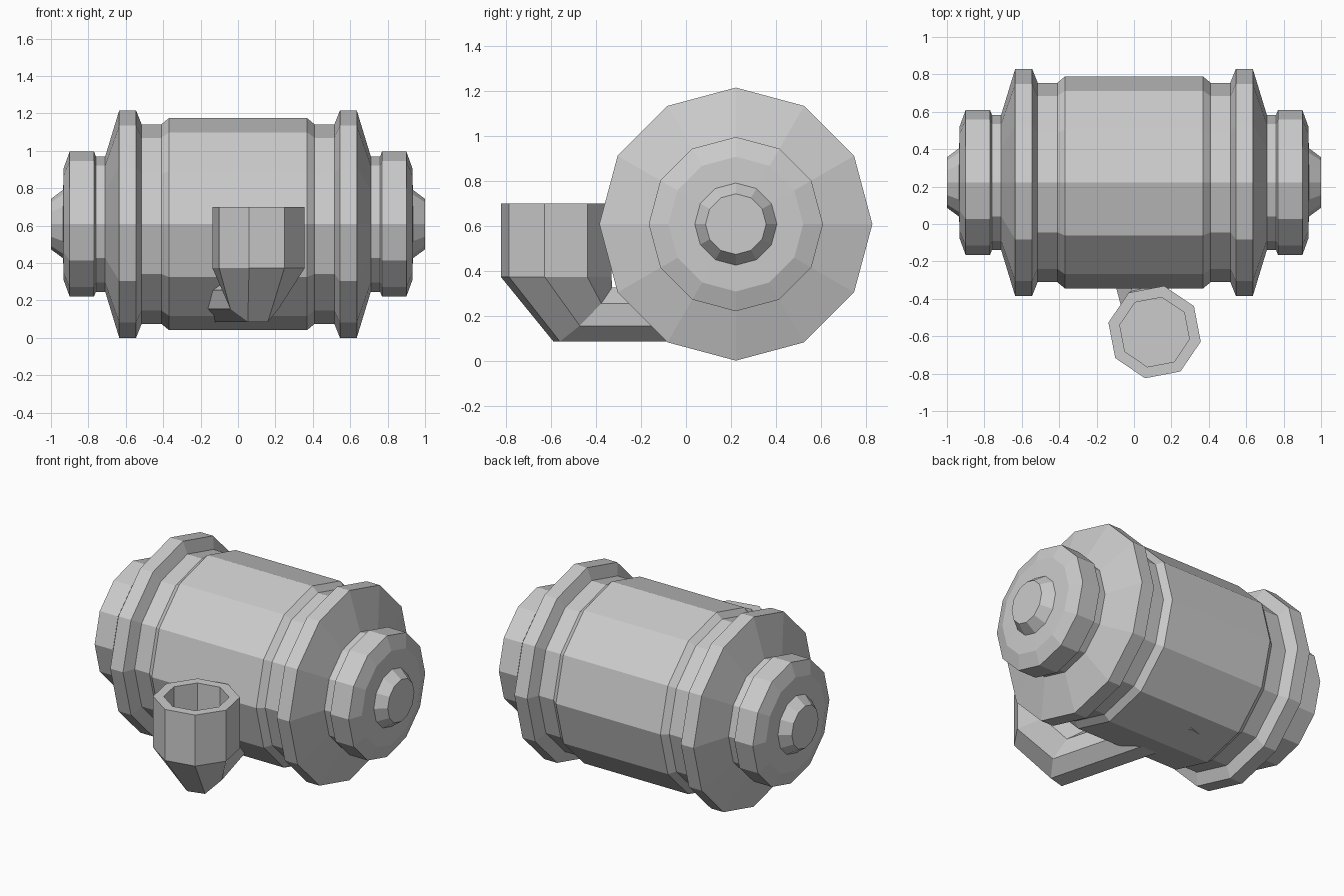
import bpy
from math import sin, cos, pi, radians
from mathutils import Vector
import bmesh

if "Cube" in bpy.data.objects:
    bpy.data.objects.remove(bpy.data.objects["Cube"])


def loft(name, rings):
    """Join equal-sized rings with flat faces and cap both ends."""
    bm = bmesh.new()
    loops = [[bm.verts.new(p) for p in ring] for ring in rings]
    n = len(loops[0])
    for a, b in zip(loops, loops[1:]):
        for i in range(n):
            j = (i + 1) % n
            bm.faces.new((a[i], a[j], b[j], b[i]))
    bm.faces.new(loops[0][::-1])
    bm.faces.new(loops[-1])
    bmesh.ops.recalc_face_normals(bm, faces=bm.faces)
    mesh = bpy.data.meshes.new(name)
    bm.to_mesh(mesh)
    bm.free()
    obj = bpy.data.objects.new(name, mesh)
    bpy.context.collection.objects.link(obj)
    return obj


def ring(center, u, v, n, start):
    """Ellipse of n points with half axes u and v."""
    return [center + u * cos(start + 2 * pi * i / n) + v * sin(start + 2 * pi * i / n)
            for i in range(n)]


X, Y, Z = Vector((1, 0, 0)), Vector((0, 1, 0)), Vector((0, 0, 1))

# Barrel body: half profile (x, radius), mirrored along x
half = [(-1, .135), (-.935, .183), (-.932, .30), (-.90, .388), (-.77, .388),
        (-.76, .362), (-.71, .362), (-.635, .608), (-.545, .608),
        (-.515, .533), (-.41, .533), (-.37, .566)]
profile = half + [(-x, r) for x, r in reversed(half)]
loft("barrel_body", [ring(Vector((x, .222, .608)), Y * r, Z * r, 12, 0)
                     for x, r in profile])

# Side pipe: hollow octagonal cup, mitred elbow, run into the barrel
turn = radians(10.8)
yaw = radians(15)
forward = Vector((-sin(yaw), cos(yaw), 0))
lateral = Vector((cos(yaw), sin(yaw), 0))
cup_u, cup_v = Vector((cos(turn), sin(turn), 0)), Vector((-sin(turn), cos(turn), 0))
start = radians(22.5)
cup = [ring(Vector((.11, -.578, z)), cup_u * r, cup_v * r, 8, start)
       for z, r in [(.45, .19), (.70, .19), (.70, .252), (.373, .252)]]
bend = Vector((.075, -.46, .205))
elbow = ring(bend, lateral * .145, (forward + Z) * .13, 8, start)
end = ring(bend + forward * .88, lateral * .145, Z * .13, 8, start)
loft("side_pipe", cup + [elbow, end])
